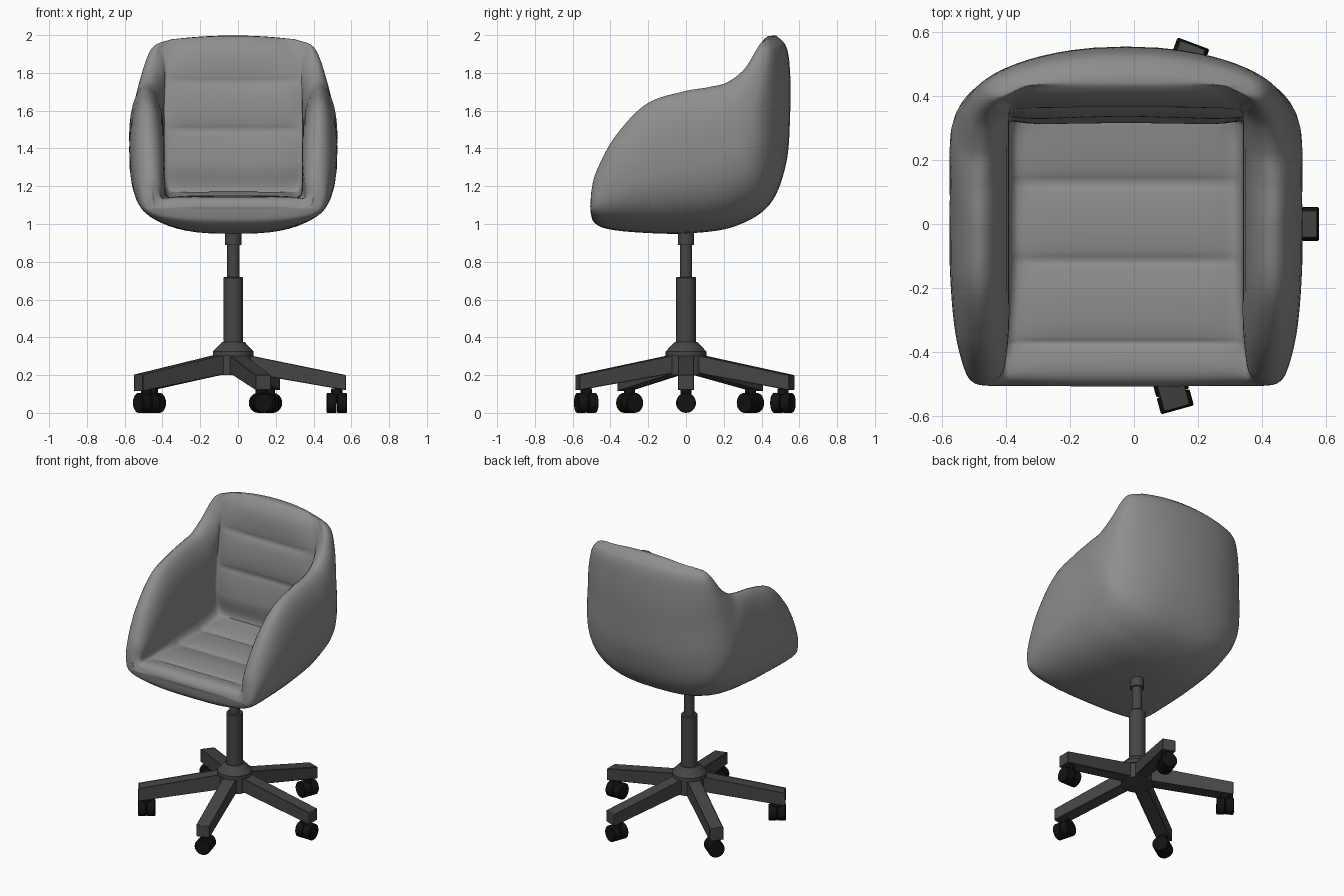
import bpy, bmesh, math
from mathutils import Vector, Matrix

if "Cube" in bpy.data.objects:
    bpy.data.objects.remove(bpy.data.objects["Cube"])

CX = -0.025  # chair axis in x


def material(name, v):
    m = bpy.data.materials.new(name)
    m.diffuse_color = (v, v, v, 1)
    m.use_nodes = True
    m.node_tree.nodes["Principled BSDF"].inputs["Base Color"].default_value = m.diffuse_color
    return m


GREY = material("upholstery_grey", 0.27)
DARK = material("dark_grey", 0.06)
BLACK = material("black", 0.006)


def finish(bm, name, mat=None, angle=35):
    bmesh.ops.recalc_face_normals(bm, faces=bm.faces)
    me = bpy.data.meshes.new(name)
    bm.to_mesh(me)
    bm.free()
    ob = bpy.data.objects.new(name, me)
    bpy.context.collection.objects.link(ob)
    if mat:
        me.materials.append(mat)
    bpy.ops.object.select_all(action='DESELECT')
    ob.select_set(True)
    bpy.context.view_layer.objects.active = ob
    bpy.ops.object.shade_smooth_by_angle(angle=math.radians(angle))
    return ob


def lathe(name, profile, mat, matrix, n=32):
    """Revolve (radius, height) points about the local z axis."""
    bm = bmesh.new()
    rings = [[bm.verts.new(matrix @ Vector((r * math.cos(2 * math.pi * i / n),
                                            r * math.sin(2 * math.pi * i / n), z)))
              for i in range(n)] for r, z in profile]
    for a, b in zip(rings, rings[1:]):
        for i in range(n):
            bm.faces.new((a[i], a[(i + 1) % n], b[(i + 1) % n], b[i]))
    bm.faces.new(rings[0])
    bm.faces.new(rings[-1])
    return finish(bm, name, mat)


# Bucket shell stations from front lip to back top:
# rim y,z | outer centre y,z | inner centre y,z | outer, inner half width
STATIONS = [
    (-.505, 1.10, -.505, 1.06, -.503, 1.08, .43, .40),
    (-.500, 1.18, -.487, 1.01, -.465, 1.12, .475, .39),
    (-.470, 1.29, -.420, .975, -.370, 1.13, .505, .375),
    (-.370, 1.47, -.250, .955, -.240, 1.13, .535, .365),
    (-.210, 1.635, .000, .950, -.115, 1.13, .55, .365),
    (-.020, 1.70, .250, .985, .130, 1.135, .55, .365),
    (.130, 1.725, .440, 1.10, .325, 1.17, .55, .365),
    (.260, 1.75, .530, 1.32, .335, 1.32, .53, .365),
    (.360, 1.81, .552, 1.60, .345, 1.50, .50, .365),
    (.420, 1.91, .550, 1.82, .370, 1.75, .457, .36),
    (.445, 1.975, .530, 1.94, .398, 1.91, .41, .34),
    (.460, 2.00, .477, 1.998, .443, 1.996, .33, .30),
]
SEAMS = [0, 2, 4, 5, 6, 8, 9, 11]


def station(v):
    """Catmull-Rom interpolation of the station table."""
    last = len(STATIONS) - 1
    v = min(max(v, 0), last)
    i = min(int(v), last - 1)
    f = v - i
    a, b, c, d = (STATIONS[min(max(k, 0), last)] for k in range(i - 1, i + 3))
    return [q + .5 * f * (r - p + f * (2 * p - 5 * q + 4 * r - s + f * (3 * (q - r) + s - p)))
            for p, q, r, s in zip(a, b, c, d)]


def smooth(a, b, v):
    t = min(max((v - a) / (b - a), 0), 1)
    return t * t * (3 - 2 * t)


def section(v):
    """Closed U-shaped ring: underside, side, rolled rim, inner wall, cushion."""
    ry, rz, qy, qz, py, pz, w, wi = station(v)
    xr, tc, e = wi + .5 * (w - wi), .62, 2 / 2.8
    s0, s1 = station(v - .05), station(v + .05)
    ty, tz = s1[4] - s0[4], s1[5] - s0[5]
    tl = math.hypot(ty, tz) or 1
    puff = 0
    for a, b in zip(SEAMS, SEAMS[1:]):
        if a < v < b:
            puff = .02 * math.sin(math.pi * (v - a) / (b - a)) ** .6
    bend, crown = smooth(5.5, 8, v), smooth(9, 11, v)
    soft = max(smooth(8.6, 10, v), 1 - smooth(.2, 1.8, v))
    half = []

    def add(x, t, inner):
        y0, z0 = (py, pz) if inner else (qy, qz)
        y, z = y0 + (ry - y0) * t, z0 + (rz - z0) * t
        if inner:
            h = puff * max(0, 1 - (x / wi) ** 8) * max(0, 1 - 3 * t)
            y, z = y - tz / tl * h, z + ty / tl * h
        k = .1 + .22 * t if inner else .32
        half.append(Vector((x, y - k * x * x * bend, z - .2 * x * x * crown)))

    for i in range(15):
        a = math.pi / 2 * i / 14
        add(w * math.sin(a) ** e, tc * (1 - max(math.cos(a), 0) ** e), False)
    for i in range(1, 9):
        a = math.pi / 2 * i / 8
        add(xr + (w - xr) * math.cos(a), tc + (1 - tc) * math.sin(a), False)
    # inner side: upright wall, blended into a soft roll at lip and back top
    wall = [(wi + (xr - wi) * (1 - math.sin(a)), .55 + .45 * math.cos(a))
            for a in (math.pi / 16 * i for i in range(1, 9))]
    wall += [(wi, .4), (wi, .25), (wi, .12), (wi - .008, .04)]
    wall += [((wi - .03) * (1 - i / 12), 0) for i in range(13)]
    for i, (x, t) in enumerate(wall, 1):
        a = math.pi / 2 * (1 - i / len(wall))
        x2, t2 = xr * math.sin(a) ** .75, 1 - max(math.cos(a), 0) ** .75
        add(x + (x2 - x) * soft, t + (t2 - t) * soft, True)
    return half + [Vector((-p.x, p.y, p.z)) for p in half[-2:0:-1]]


# Upholstered shell
bm = bmesh.new()
STEPS = 14
rows = [[bm.verts.new(p + Vector((CX, 0, 0))) for p in section(i / STEPS)]
        for i in range((len(STATIONS) - 1) * STEPS + 1)]
n = len(rows[0])
for a, b in zip(rows, rows[1:]):
    for i in range(n):
        bm.faces.new((a[i], a[(i + 1) % n], b[(i + 1) % n], b[i]))
# close the thin end slits by pairing outer and inner halves
for r in (rows[0], rows[-1]):
    m = n // 2
    o = [r[-k] for k in range(m // 2, 0, -1)] + r[:m // 2 + 1]
    q = [r[m + k] for k in range(m // 2, 0, -1)] + [r[m - k] for k in range(m // 2 + 1)]
    for i in range(len(o) - 1):
        f = list(dict.fromkeys((o[i], o[i + 1], q[i + 1], q[i])))
        if len(f) > 2:
            bm.faces.new(f)
finish(bm, "seat_shell", GREY, 75)

# Hub and gas-lift column
axis = Matrix.Translation((CX, 0, 0))
lathe("hub", [(.1, .2), (.1, .3), (.108, .3), (.108, .325), (.06, .375)], DARK, axis)
lathe("column_lower", [(.052, .36), (.052, .715), (.048, .72)], DARK, axis)
lathe("column_upper", [(.032, .7), (.032, .9)], DARK, axis)
lathe("column_collar", [(.043, .89), (.043, 1.0)], DARK, axis)

# Five arms, each with a twin-wheel caster
for k, deg in enumerate((0, 69.5, 141.5, 213, 285.5), 1):
    spin = axis @ Matrix.Rotation(math.radians(deg), 4, 'Z')
    bm = bmesh.new()
    bmesh.ops.create_cube(bm, size=1)
    for p in bm.verts:
        tip, top = p.co.x > 0, p.co.z > 0
        z = (.2 if top else .12) if tip else (.312 if top else .215)
        p.co = spin @ Vector((.597 if tip else .05, math.copysign(.043, p.co.y), z))
    bmesh.ops.bevel(bm, geom=bm.edges[:], offset=.003, segments=1, affect='EDGES')
    finish(bm, f"base_arm_{k}", DARK)
    hub = spin @ Matrix.Translation((.548, 0, 0))
    lathe(f"caster_stem_{k}", [(.03, .05), (.03, .13)], BLACK, hub, 16)
    for s, side in ((-1, "inner"), (1, "outer")):
        m = hub @ Matrix.Translation((s * .0275, 0, .053)) @ Matrix.Rotation(math.pi / 2, 4, 'Y')
        lathe(f"caster_wheel_{side}_{k}",
              [(.049, -.0265), (.053, -.0225), (.053, .0225), (.049, .0265)], BLACK, m, 24)
